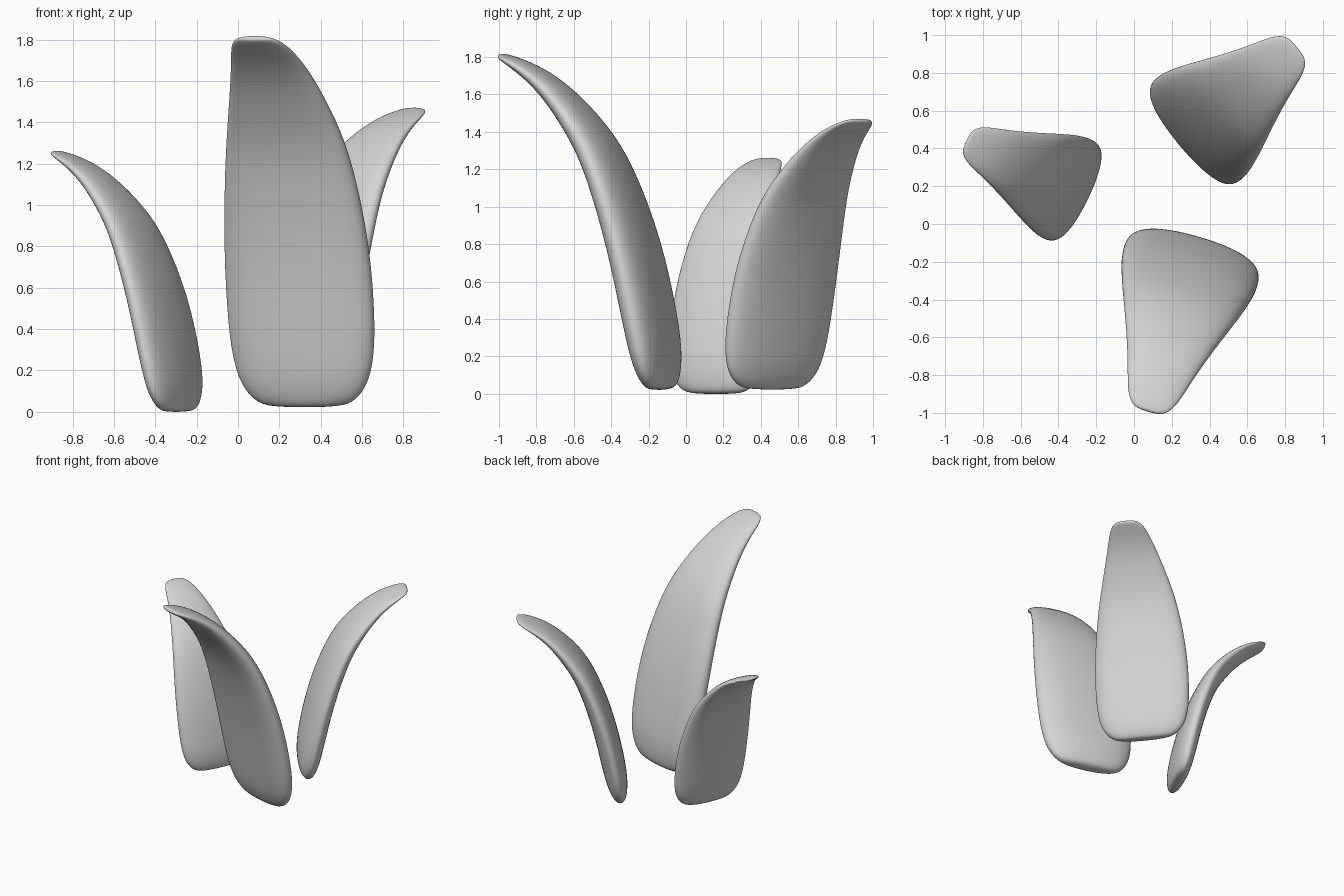
import bpy, bmesh
from math import sin, cos, pi
from mathutils import Vector

cube = bpy.data.objects.get("Cube")
if cube:
    bpy.data.objects.remove(cube)

grey = bpy.data.materials.new("plain grey")
grey.use_nodes = True
grey.diffuse_color = (0.66, 0.66, 0.66, 1)
grey.node_tree.nodes["Principled BSDF"].inputs["Base Color"].default_value = grey.diffuse_color

# Leaf stations: outward lean, height, half width, half thickness
STATIONS = [
    (0.00, -0.01, 0.18, 0.040), (0.003, 0.025, 0.262, 0.066), (0.015, 0.10, 0.32, 0.088),
    (0.03, 0.20, 0.353, 0.102), (0.06, 0.37, 0.375, 0.108), (0.145, 0.77, 0.374, 0.107),
    (0.285, 1.17, 0.325, 0.096), (0.40, 1.37, 0.278, 0.084), (0.565, 1.57, 0.215, 0.064),
    (0.70, 1.68, 0.172, 0.046), (0.81, 1.740, 0.140, 0.030), (0.87, 1.768, 0.105, 0.020),
    (0.895, 1.778, 0.060, 0.012),
]
SIDES = 20


def rounded(v, power):
    return abs(v) ** power * (1 if v >= 0 else -1)


def make_leaf(name, base, out, wide, lean, tall):
    """Loft lens-shaped sections along the curved spine."""
    out = Vector((*out, 0)).normalized()
    side = Vector((-out.y, out.x, 0))
    bm = bmesh.new()
    rings = []
    for i, (d, h, w, t) in enumerate(STATIONS):
        before, after = STATIONS[max(i - 1, 0)], STATIONS[min(i + 1, len(STATIONS) - 1)]
        tangent = Vector((after[0] - before[0], after[1] - before[1])).normalized()
        ring = []
        for k in range(SIDES):
            a = 2 * pi * k / SIDES
            u, v = w * rounded(cos(a), 0.9), t * rounded(sin(a), 0.9)
            dd, hh = d + v * tangent.y, h - v * tangent.x
            p = Vector(base) + side * u * wide + out * dd * lean
            ring.append(bm.verts.new((p.x, p.y, p.z + hh * tall)))
        rings.append(ring)
    for low, high in zip(rings, rings[1:]):
        for k in range(SIDES):
            n = (k + 1) % SIDES
            bm.faces.new((low[k], low[n], high[n], high[k]))
    bm.faces.new(rings[0][::-1])
    bm.faces.new(rings[-1])
    bmesh.ops.recalc_face_normals(bm, faces=bm.faces)
    for f in bm.faces:
        f.smooth = True
    mesh = bpy.data.meshes.new(name)
    bm.to_mesh(mesh)
    bm.free()
    mesh.materials.append(grey)
    leaf = bpy.data.objects.new(name, mesh)
    bpy.context.collection.objects.link(leaf)
    sub = leaf.modifiers.new("smooth surface", 'SUBSURF')
    sub.levels = sub.render_levels = 2


# Three leaves spreading outwards
make_leaf("tall_front_leaf", (0.326, -0.135, 0.03), (-0.28, -0.96), 1.0, 1.0, 1.0)
make_leaf("middle_back_leaf", (0.285, 0.455, 0.03), (0.77, 0.64), 0.95, 0.84, 0.806)
make_leaf("short_side_leaf", (-0.29, 0.155, 0.005), (-0.90, 0.435), 0.79, 0.74, 0.703)
